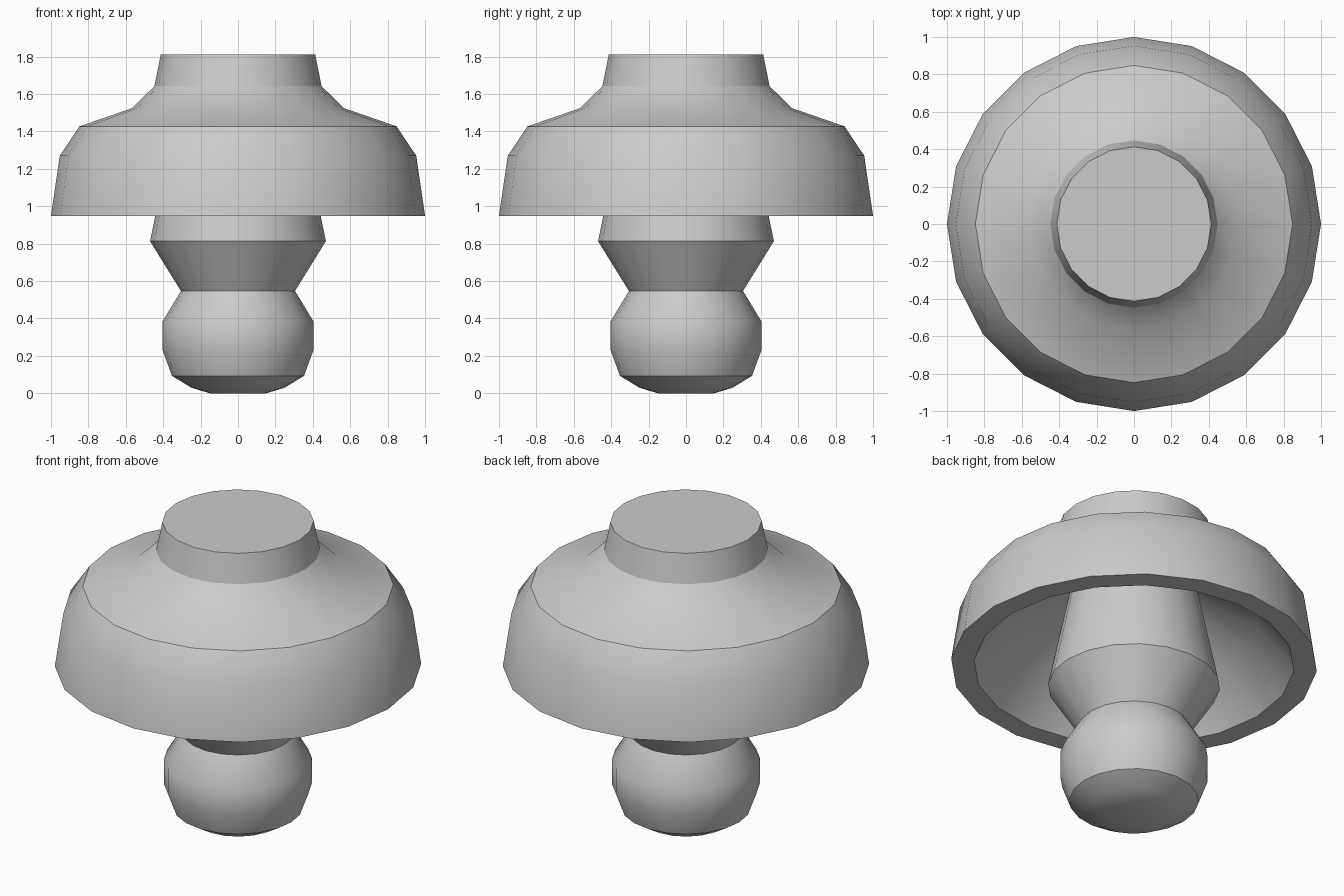
import bpy, bmesh, math

if "Cube" in bpy.data.objects:
    bpy.data.objects.remove(bpy.data.objects["Cube"])

SIDES = 20


def lathe(name, profile, sides=SIDES):
    """Revolve a (radius, height) profile around z; both ends get flat caps."""
    bm = bmesh.new()
    rings = []
    for r, z in profile:
        rings.append([bm.verts.new((r * math.cos(2 * math.pi * i / sides),
                                    r * math.sin(2 * math.pi * i / sides), z))
                      for i in range(sides)])
    for a, b in zip(rings, rings[1:]):
        for i in range(sides):
            j = (i + 1) % sides
            bm.faces.new((a[i], a[j], b[j], b[i]))
    bm.faces.new(rings[0][::-1])
    bm.faces.new(rings[-1])
    bmesh.ops.recalc_face_normals(bm, faces=bm.faces)
    mesh = bpy.data.meshes.new(name)
    bm.to_mesh(mesh)
    bm.free()
    obj = bpy.data.objects.new(name, mesh)
    bpy.context.collection.objects.link(obj)
    bpy.ops.object.select_all(action='DESELECT')
    obj.select_set(True)
    bpy.context.view_layer.objects.active = obj
    bpy.ops.object.shade_smooth_by_angle(angle=math.radians(33))
    return obj


# Rounded foot and waisted stem, rising into the hood
stem = [(0.15, 0.0), (0.25, 0.03), (0.353, 0.093), (0.403, 0.23),
        (0.403, 0.385), (0.305, 0.547), (0.47, 0.813)]
# Hollow underside of the hood, from the stem down to the rim
underside = [(0.35, 1.40), (0.68, 1.20), (0.875, 0.948)]
# Outside of the hood, shoulder and flat-topped neck
hood = [(1.0, 0.948), (0.953, 1.27), (0.848, 1.427),
        (0.565, 1.525), (0.447, 1.642), (0.413, 1.812)]

lathe("hooded_post", stem + underside + hood)
